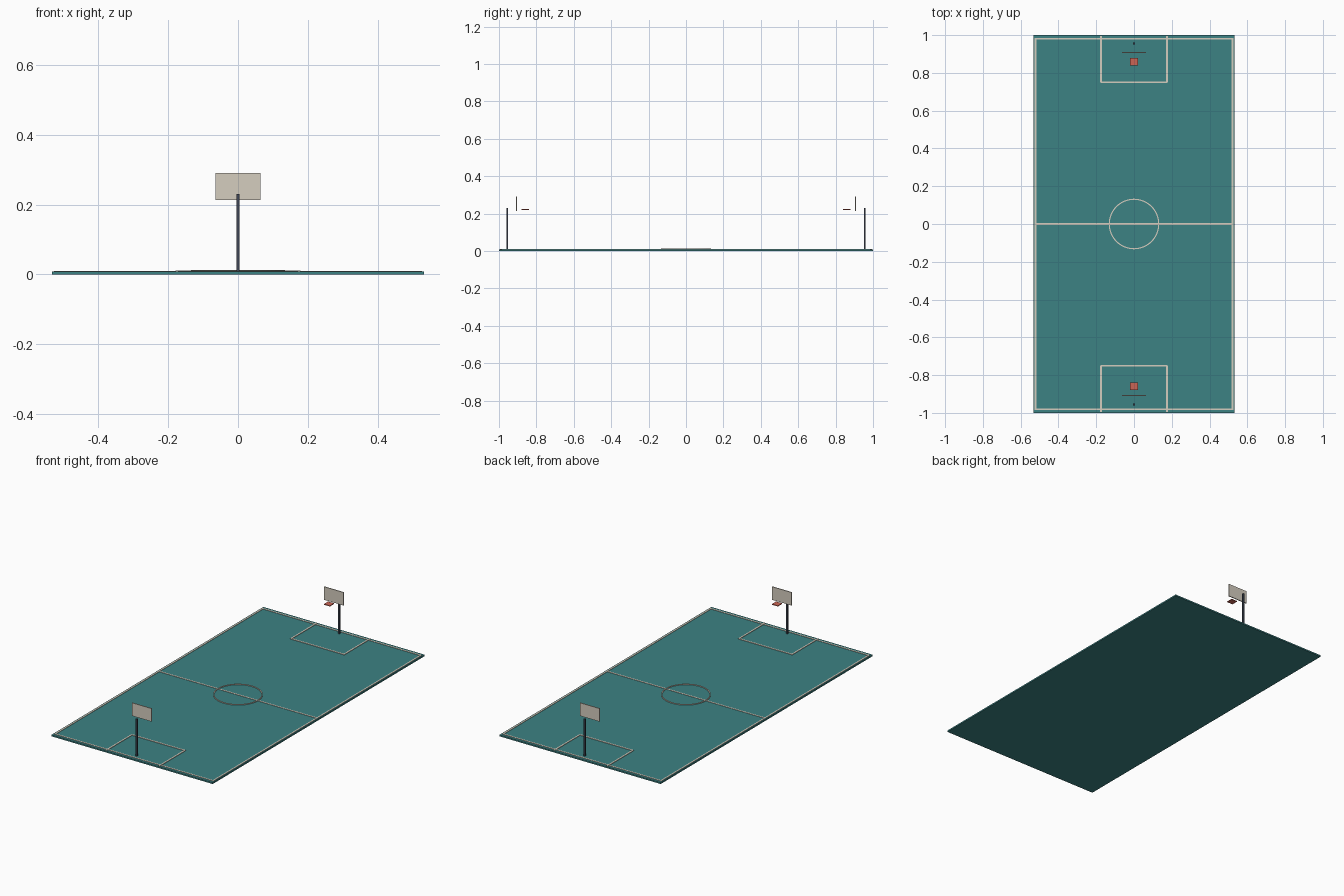
import bpy
import bmesh
import math

if "Cube" in bpy.data.objects:
    bpy.data.objects.remove(bpy.data.objects["Cube"])


def material(name, rgb):
    m = bpy.data.materials.new(name)
    m.diffuse_color = (*rgb, 1)
    m.use_nodes = True
    m.node_tree.nodes["Principled BSDF"].inputs["Base Color"].default_value = m.diffuse_color
    return m


TEAL = material("court teal", (0.045, 0.225, 0.23))
CREAM = material("line cream", (0.66, 0.61, 0.52))
SLATE = material("pole slate", (0.05, 0.06, 0.085))
RED = material("hoop red", (0.60, 0.13, 0.09))


def finish(name, bm, mat):
    me = bpy.data.meshes.new(name)
    bm.to_mesh(me)
    bm.free()
    me.materials.append(mat)
    ob = bpy.data.objects.new(name, me)
    bpy.context.collection.objects.link(ob)
    return ob


def box(name, lo, hi, mat):
    bm = bmesh.new()
    bmesh.ops.create_cube(bm, size=1)
    for v in bm.verts:
        v.co = [(a + b) / 2 + c * (b - a) for a, b, c in zip(lo, hi, v.co)]
    return finish(name, bm, mat)


def ring(name, radius, width, z0, z1, sides, mat):
    # flat band with a rectangular cross-section
    bm = bmesh.new()
    loops = []
    for r, z in ((radius - width / 2, z0), (radius + width / 2, z0),
                 (radius + width / 2, z1), (radius - width / 2, z1)):
        loops.append([bm.verts.new((r * math.cos(math.tau * i / sides),
                                    r * math.sin(math.tau * i / sides), z))
                      for i in range(sides)])
    for k in range(4):
        a, b = loops[k], loops[(k + 1) % 4]
        for i in range(sides):
            j = (i + 1) % sides
            bm.faces.new((a[i], a[j], b[j], b[i]))
    bmesh.ops.recalc_face_normals(bm, faces=bm.faces)
    return finish(name, bm, mat)


TOP = 0.0085     # court surface
LINE = 0.0105    # top of the painted lines
W = 0.0045       # half width of a line

# Court slab, halfway line and centre circle
box("court", (-0.533, -1, 0), (0.533, 1, TOP), TEAL)
box("halfway_line", (-0.522, -W, TOP - 0.002), (0.522, W, LINE), CREAM)
ring("centre_circle", 0.131, 0.006, TOP - 0.002, 0.0125, 48, CREAM)

# Side lines
for side, s in (("left", -1), ("right", 1)):
    x = s * 0.522
    box(side + "_side_line", (x - W, -0.984, TOP - 0.002), (x + W, 0.984, LINE), CREAM)


def end_box(name, s, x0, x1, y0, y1, z0, z1, mat):
    # y is measured outward from the centre, s picks the court end
    ya, yb = sorted((s * y0, s * y1))
    box(name, (x0, ya, z0), (x1, yb, z1), mat)


# Each end: base line, key and basket
for end, s in (("front", -1), ("back", 1)):
    z = TOP - 0.002
    end_box(end + "_base_line", s, -0.522, 0.522, 0.98 - W, 0.98 + W, z, LINE, CREAM)
    end_box(end + "_key_line", s, -0.178, 0.178, 0.751 - W, 0.751 + W, z, LINE + 0.001, CREAM)
    for side, d in (("left", -1), ("right", 1)):
        x = d * 0.175
        end_box(f"{end}_key_{side}_line", s, x - W, x + W, 0.751, 0.995, z, LINE + 0.001, CREAM)
    end_box(end + "_pole", s, -0.0045, 0.0045, 0.9515, 0.9605, TOP - 0.002, 0.231, SLATE)
    end_box(end + "_backboard", s, -0.064, 0.064, 0.9045, 0.9095, 0.213, 0.291, CREAM)
    end_box(end + "_hoop", s, -0.02, 0.02, 0.839, 0.879, 0.2205, 0.2245, RED)
